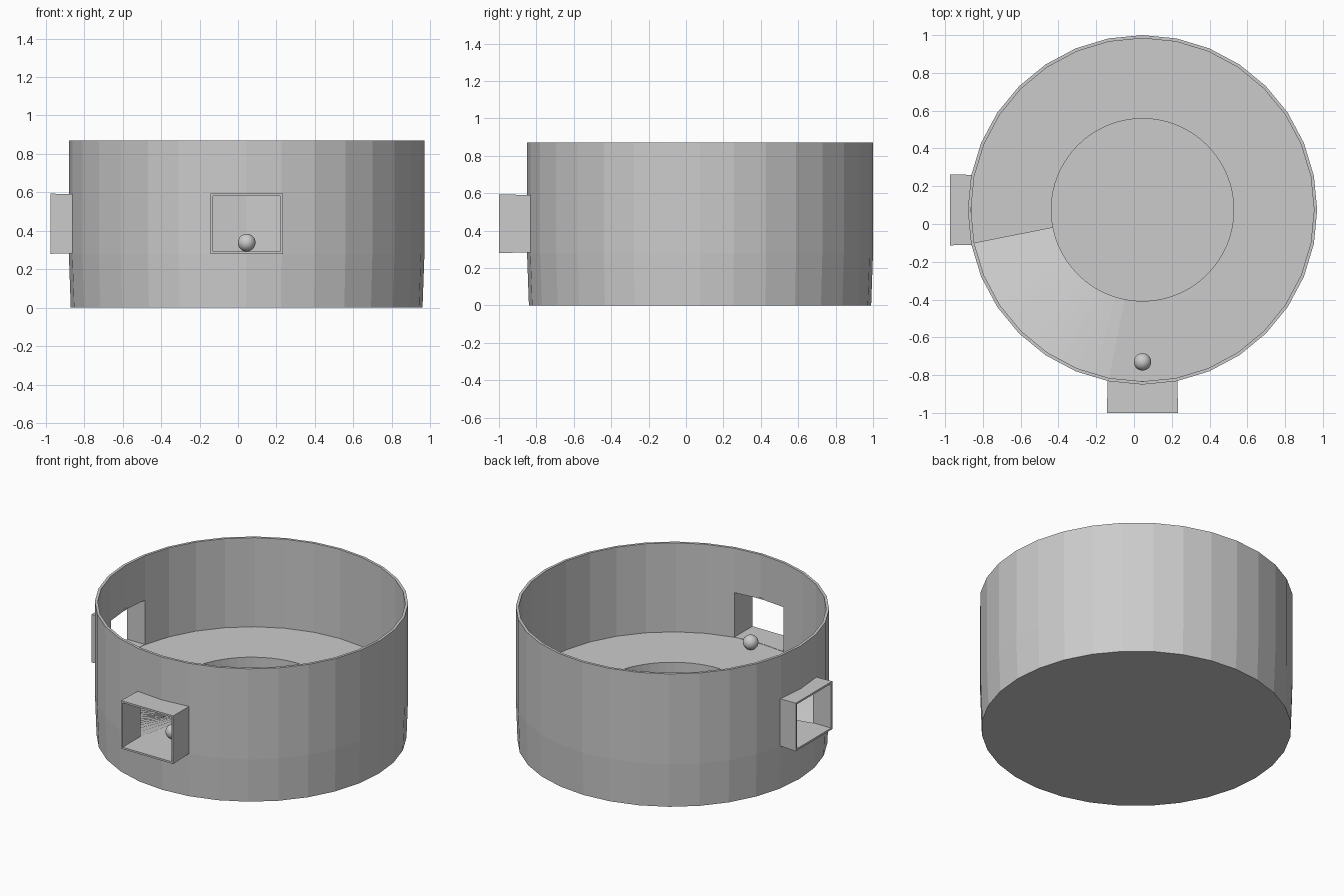
import bpy, bmesh
from math import cos, sin, radians, pi
from mathutils import Matrix, Vector

cube = bpy.data.objects.get("Cube")
if cube:
    bpy.data.objects.remove(cube, do_unlink=True)

CENTRE = Vector((0.045, 0.075, 0))
SIDES = 32
FLOOR_Z = 0.29
WALL_IN = 0.908
HALF_W, WIN_LOW, WIN_HIGH, FRAME = 0.188, 0.28, 0.593, 0.012

grey = bpy.data.materials.new("plain_grey")
grey.use_nodes = True
grey.diffuse_color = (0.6, 0.6, 0.6, 1)
grey.node_tree.nodes["Principled BSDF"].inputs["Base Color"].default_value = (0.6, 0.6, 0.6, 1)


def finish(name, bm, turn=0, location=CENTRE):
    bmesh.ops.transform(bm, matrix=Matrix.Rotation(turn, 4, "Z"), verts=bm.verts)
    bmesh.ops.recalc_face_normals(bm, faces=bm.faces)
    mesh = bpy.data.meshes.new(name)
    bm.to_mesh(mesh)
    bm.free()
    mesh.materials.append(grey)
    obj = bpy.data.objects.new(name, mesh)
    obj.location = location
    bpy.context.collection.objects.link(obj)
    return obj


def rectangle(bm, y, inset):
    w, low, high = HALF_W - inset, WIN_LOW + inset, WIN_HIGH - inset
    return [bm.verts.new((x, y, z)) for x, z in ((-w, low), (w, low), (w, high), (-w, high))]


def bridge(bm, loops):
    for a, b in zip(loops, loops[1:]):
        n = len(a)
        for i in range(n):
            j = (i + 1) % n
            bm.faces.new((a[i], a[j], b[j], b[i]))


# Round tub: wall and bottom turned from one profile
bm = bmesh.new()
profile = [(0, 0), (0.915, 0), (0.925, 0.28), (0.925, 0.87),
           (WALL_IN, 0.87), (WALL_IN, 0.015), (0, 0.015)]
verts = [bm.verts.new((r, 0, z)) for r, z in profile]
edges = [bm.edges.new(pair) for pair in zip(verts, verts[1:])]
bmesh.ops.spin(bm, geom=verts + edges, cent=(0, 0, 0), axis=(0, 0, 1),
               angle=2 * pi, steps=SIDES, use_duplicate=False)
bmesh.ops.remove_doubles(bm, verts=bm.verts, dist=1e-4)
tub = finish("tub_wall", bm)

# Two window frames sticking out of the wall, with matching openings
for side, turn, reach in (("front", 0, 1.075), ("right", -pi / 2, 1.02)):
    bm = bmesh.new()
    near, far = -0.905, -reach
    loops = [rectangle(bm, near, 0.003), rectangle(bm, far, 0),
             rectangle(bm, far, FRAME), rectangle(bm, near, FRAME)]
    bridge(bm, loops + loops[:1])
    finish(side + "_window_frame", bm, turn)

    bm = bmesh.new()
    ends = [rectangle(bm, -0.8, FRAME), rectangle(bm, -0.96, FRAME)]
    bridge(bm, ends)
    for end in ends:
        bm.faces.new(end)
    cutter = finish(side + "_cutter", bm, turn)
    cutter.hide_render = True
    cut = tub.modifiers.new("opening", "BOOLEAN")
    cut.operation, cut.solver, cut.object = "DIFFERENCE", "EXACT", cutter
    bpy.context.view_layer.objects.active = tub
    bpy.ops.object.modifier_apply(modifier=cut.name)
    bpy.data.objects.remove(cutter, do_unlink=True)

# Raised ring floor with a central pit and a ramp down to a sheer step
STEP, RAMP_TOP, RAMP_END = 191.25, 258.75, 0.05
bm = bmesh.new()
columns = []
COUNT = SIDES * 2
for i in range(COUNT + 1):
    deg = STEP + 360 * i / COUNT
    t = min(1, (deg - STEP) / (RAMP_TOP - STEP))
    z = RAMP_END + (FLOOR_Z - RAMP_END) * t
    c, s = cos(radians(deg)), sin(radians(deg))
    points = [(0.483, 0.015), (0.483, z - 0.03), (0.483, z), (0.912, z)]
    columns.append([bm.verts.new((r * c, r * s, h)) for r, h in points])
for a, b in zip(columns, columns[1:]):
    for k in range(3):
        bm.faces.new((a[k], b[k], b[k + 1], a[k + 1]))
low, high = columns[0], columns[-1]
bm.faces.new((low[2], low[3], high[3], high[2]))
finish("ring_floor_and_ramp", bm)

# Ball resting on the floor just inside the front window
bm = bmesh.new()
bmesh.ops.create_uvsphere(bm, u_segments=32, v_segments=16, radius=0.046)
ball = finish("ball", bm, location=(0.045, -0.73, 0.338))
for face in ball.data.polygons:
    face.use_smooth = True
